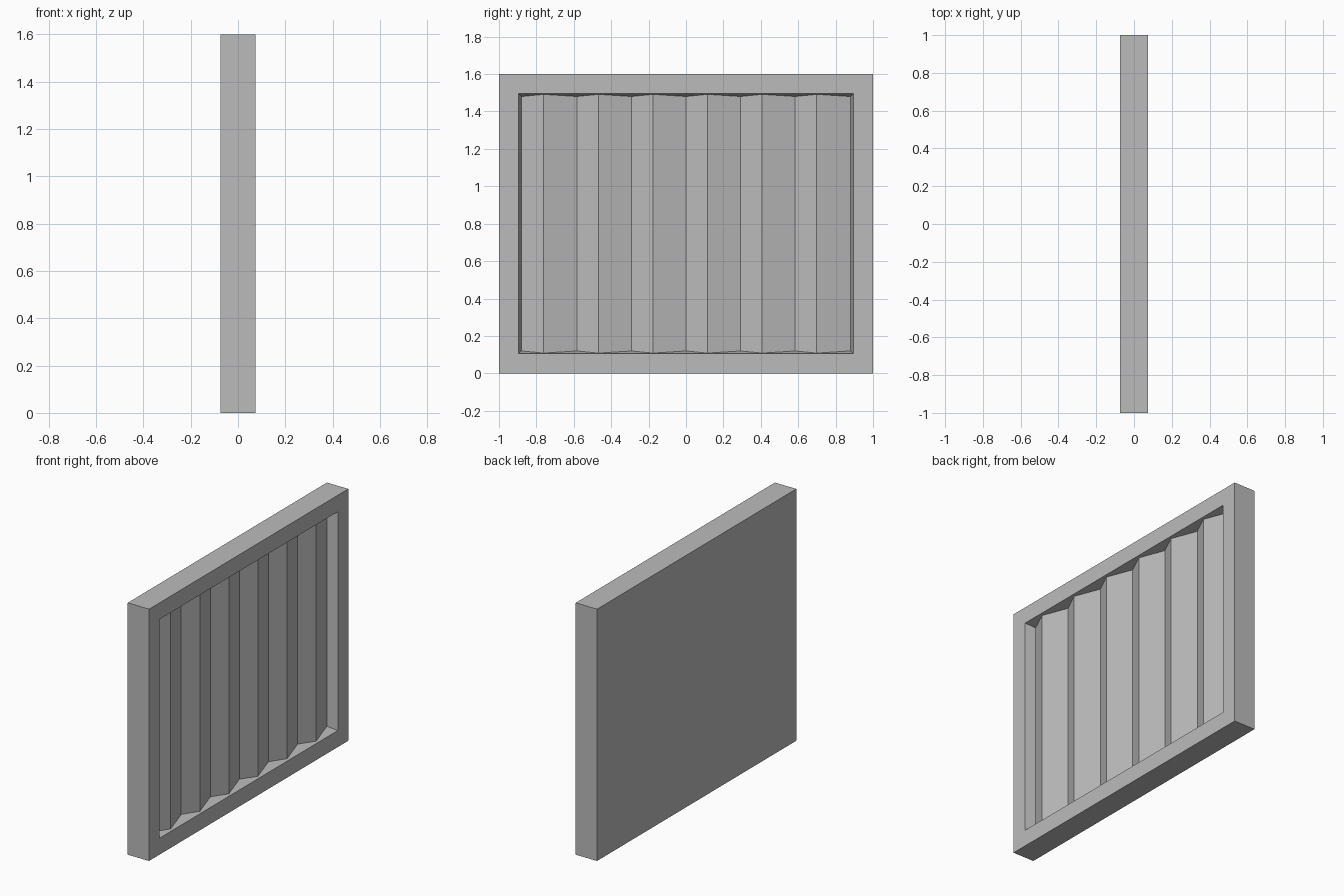
import bpy
import bmesh
from mathutils import Vector

if "Cube" in bpy.data.objects:
    bpy.data.objects.remove(bpy.data.objects["Cube"], do_unlink=True)

WIDTH, HEIGHT, DEPTH = 2.0, 1.6, 0.15
BORDER = 0.105      # frame width around the opening
TAPER = 0.017       # inward lean of the recess walls
PERIOD = 0.292      # one corrugation
RISE = 0.115        # short slope of a corrugation
VALLEY, PEAK = 0.01, 0.06

grey = bpy.data.materials.new("plain grey")
grey.use_nodes = True
colour = (0.5, 0.5, 0.5, 1)
grey.diffuse_color = colour
grey.node_tree.nodes["Principled BSDF"].inputs["Base Color"].default_value = colour


def add_object(name, bm):
    bmesh.ops.recalc_face_normals(bm, faces=bm.faces)
    mesh = bpy.data.meshes.new(name)
    bm.to_mesh(mesh)
    bm.free()
    mesh.materials.append(grey)
    obj = bpy.data.objects.new(name, mesh)
    bpy.context.collection.objects.link(obj)
    return obj


# Frame: a slab whose +x face is inset and pushed in with tapered walls
bm = bmesh.new()
bmesh.ops.create_cube(bm, size=1)
bmesh.ops.scale(bm, vec=(DEPTH, WIDTH, HEIGHT), verts=bm.verts)
bmesh.ops.translate(bm, vec=(0, 0, HEIGHT / 2), verts=bm.verts)
bm.normal_update()
face = max(bm.faces, key=lambda f: f.calc_center_median().x)
bmesh.ops.inset_region(bm, faces=[face], thickness=BORDER, use_even_offset=True)
bmesh.ops.inset_region(bm, faces=[face], thickness=TAPER, use_even_offset=True)
bmesh.ops.translate(bm, vec=(-DEPTH / 2, 0, 0), verts=face.verts)
add_object("frame", bm)

# Corrugated panel: uneven zigzag profile extruded upwards, ends set into the frame
half = WIDTH / 2 - BORDER + 0.005
profile = [(-0.02, -half), (VALLEY, -half)]
for i in range(-3, 3):
    profile += [(VALLEY, i * PERIOD), (PEAK, i * PERIOD + RISE)]
profile += [(VALLEY, 3 * PERIOD), (VALLEY, half), (-0.02, half)]

bm = bmesh.new()
base = bm.faces.new([bm.verts.new((x, y, BORDER - 0.005)) for x, y in profile])
top = bmesh.ops.extrude_face_region(bm, geom=[base])
bmesh.ops.translate(bm, vec=Vector((0, 0, HEIGHT - 2 * BORDER + 0.01)),
                    verts=[v for v in top["geom"] if isinstance(v, bmesh.types.BMVert)])
add_object("corrugated_panel", bm)
